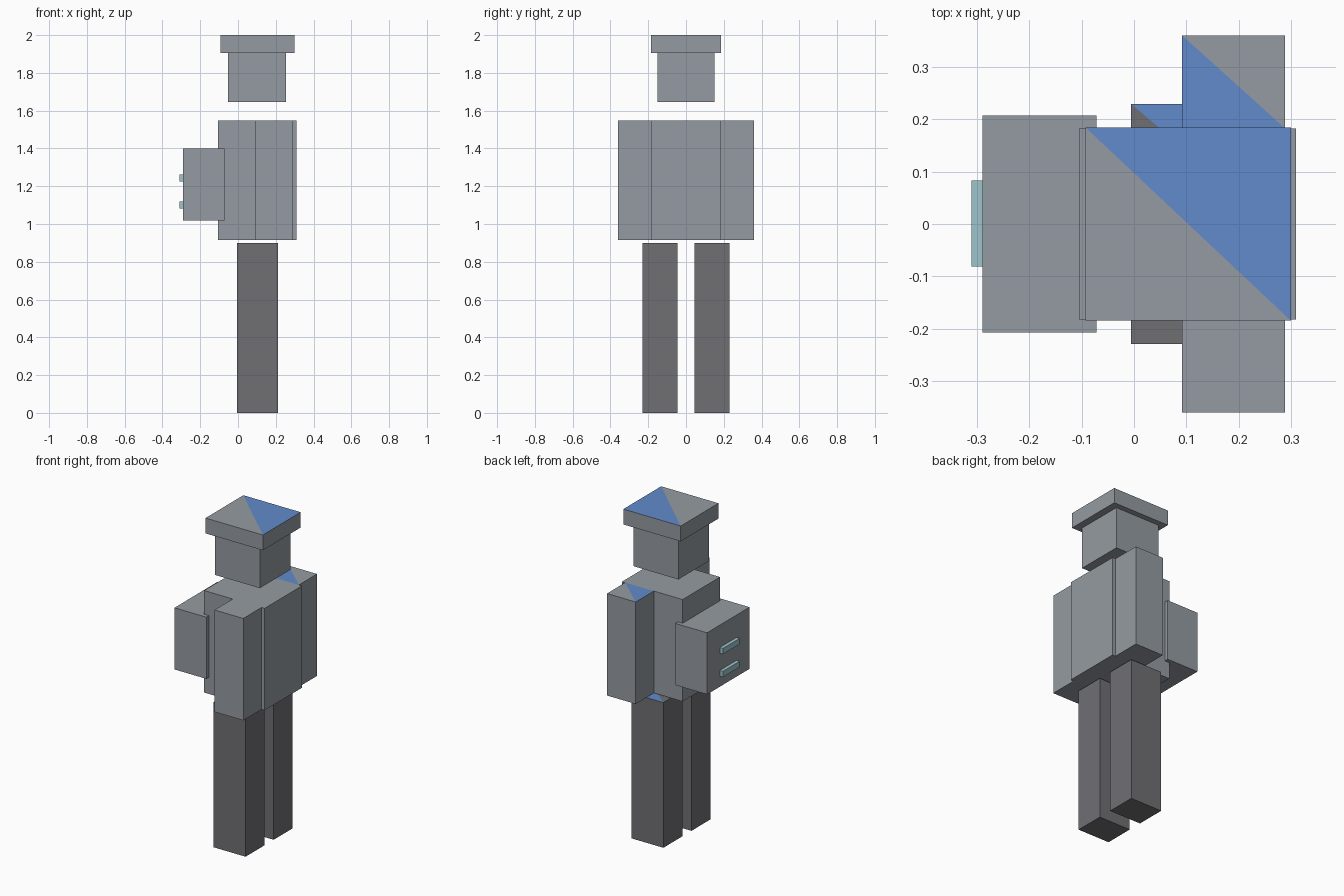
import bpy
import bmesh
from mathutils import Vector

cube = bpy.data.objects.get("Cube")
if cube:
    bpy.data.objects.remove(cube, do_unlink=True)


def material(name, color):
    mat = bpy.data.materials.new(name)
    mat.use_nodes = True
    rgba = (*color, 1)
    mat.diffuse_color = rgba
    mat.node_tree.nodes["Principled BSDF"].inputs["Base Color"].default_value = rgba
    return mat


GREY = material("steel grey", (0.30, 0.33, 0.36))
DARK = material("dark grey", (0.16, 0.16, 0.175))
BLUE = material("blue", (0.12, 0.26, 0.60))
TEAL = material("pale teal", (0.34, 0.56, 0.60))


def box(name, x, y, z, mat, blue_side=0):
    """Box from axis ranges; blue_side paints the top half on the +x+y (1) or -x-y (-1) side."""
    bm = bmesh.new()
    bmesh.ops.create_cube(bm, size=1)
    for v in bm.verts:
        v.co = Vector(r[0] if c < 0 else r[1] for r, c in zip((x, y, z), v.co))
    if blue_side:
        top = max(bm.faces, key=lambda f: f.calc_center_median().z)
        middle = top.calc_center_median()
        ends = [v for v in top.verts if (v.co.x - middle.x) * (v.co.y - middle.y) < 0]
        bmesh.ops.connect_verts(bm, verts=ends)
        for f in bm.faces:
            if f.normal.z > 0.9:
                offset = f.calc_center_median() - middle
                f.material_index = int((offset.x + offset.y) * blue_side > 0)
    mesh = bpy.data.meshes.new(name)
    bm.to_mesh(mesh)
    bm.free()
    mesh.materials.append(mat)
    if blue_side:
        mesh.materials.append(BLUE)
    obj = bpy.data.objects.new(name, mesh)
    bpy.context.collection.objects.link(obj)
    return obj


# Head and flat hat
box("head", (-0.053, 0.255), (-0.15, 0.15), (1.645, 1.905), GREY)
box("hat", (-0.093, 0.30), (-0.185, 0.185), (1.905, 2.0), GREY, 1)

# Torso
box("torso", (-0.105, 0.31), (-0.183, 0.183), (0.915, 1.547), GREY)

# Arms and legs on both sides; only one side has painted tops
for side, label in ((-1, "near"), (1, "far")):
    painted = side > 0
    arm_y = sorted((side * 0.183, side * 0.361))
    leg_y = sorted((side * 0.045, side * 0.23))
    box(f"{label}_arm", (0.092, 0.289), arm_y, (0.915, 1.547), GREY, -1 if painted else 0)
    box(f"{label}_leg", (-0.006, 0.213), leg_y, (0, 0.90), DARK, 1 if painted else 0)

# Backpack with two light bars
box("backpack", (-0.29, -0.072), (-0.208, 0.208), (1.018, 1.40), GREY)
for label, low in (("lower", 1.083), ("upper", 1.225)):
    box(f"{label}_light_bar", (-0.311, -0.288), (-0.081, 0.083), (low, low + 0.036), TEAL)
